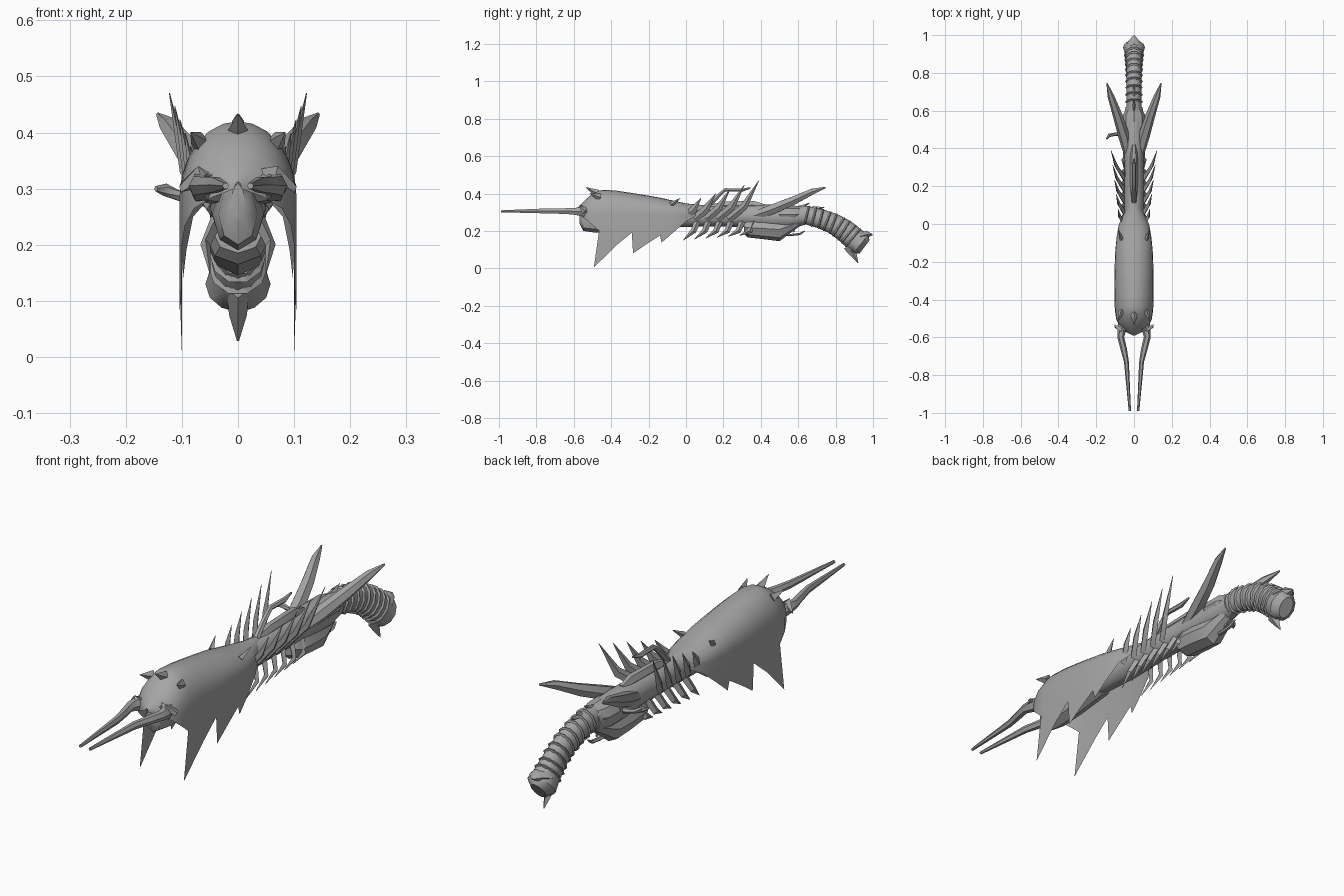
import bpy, bmesh, math
from mathutils import Vector

grey = bpy.data.materials.new("bone grey")
grey.diffuse_color = (0.38, 0.38, 0.38, 1)


def finish(name, bm, angle=35):
    bmesh.ops.recalc_face_normals(bm, faces=bm.faces)
    me = bpy.data.meshes.new(name)
    bm.to_mesh(me)
    bm.free()
    ob = bpy.data.objects.new(name, me)
    me.materials.append(grey)
    bpy.context.collection.objects.link(ob)
    bpy.ops.object.select_all(action='DESELECT')
    ob.select_set(True)
    bpy.context.view_layer.objects.active = ob
    bpy.ops.object.shade_smooth_by_angle(angle=math.radians(angle))
    return ob


def skin(bm, rings, closed=True, caps=True):
    rows = [[bm.verts.new(p) for p in r] for r in rings]
    n = len(rows[0])
    for a, b in zip(rows, rows[1:]):
        for i in range(n if closed else n - 1):
            j = (i + 1) % n
            bm.faces.new((a[i], a[j], b[j], b[i]))
    if caps:
        bm.faces.new(rows[0])
        bm.faces.new(rows[-1])


def loft(name, rows, sides=12, angle=40):
    """Body along y; each row is y, half width, bottom z, top z."""
    bm = bmesh.new()
    rings = []
    for y, w, lo, hi in rows:
        c, h = (lo + hi) / 2, (hi - lo) / 2
        rings.append([(w * math.cos(t), y, c + h * math.sin(t))
                      for t in (2 * math.pi * i / sides for i in range(sides))])
    skin(bm, rings)
    return finish(name, bm, angle)


def tusk(name, pts, mirror=False, sides=6, angle=40):
    """Tapered spike; each point is x, y, z, thickness across, thickness along."""
    bm = bmesh.new()
    for s in ((1, -1) if mirror else (1,)):
        P = [Vector((s * p[0], p[1], p[2])) for p in pts]
        rings = []
        for k, p in enumerate(P):
            d = (P[min(k + 1, len(P) - 1)] - P[max(k - 1, 0)]).normalized()
            u = Vector((1, 0, 0)) - d * d.x
            u.normalize()
            v = d.cross(u)
            a, b = pts[k][3:]
            rings.append([p + u * a * math.cos(t) + v * b * math.sin(t)
                          for t in (2 * math.pi * i / sides for i in range(sides))])
        skin(bm, rings)
    return finish(name, bm, angle)


# domed hood with a ragged hanging hem: y, half width, top z, hem z
hood = [(-.59, .006, .312, .30), (-.57, .045, .335, .285), (-.54, .078, .365, .265),
        (-.505, .094, .395, .235), (-.465, .1, .415, .2), (-.44, .102, .42, .165),
        (-.37, .104, .415, .125), (-.29, .104, .403, .19), (-.283, .104, .402, .08),
        (-.21, .102, .39, .13), (-.14, .099, .378, .175), (-.13, .098, .376, .138),
        (-.07, .092, .362, .19), (0, .08, .347, .25), (.07, .045, .34, .29),
        (.15, .003, .335, .325)]
bm = bmesh.new()
rings = []
for y, w, top, hem in hood:
    sh = max(hem, min(.29, top - .02))
    arch = [(w * math.cos(t), y, sh + (top - sh) * math.sin(t))
            for t in (math.pi * i / 12 for i in range(13))]
    rings.append([(w, y, hem)] + arch + [(-w, y, hem)])
skin(bm, rings, closed=False, caps=False)
# long front fangs of the hem
for s in (1, -1):
    bm.faces.new([bm.verts.new((s * x, y, z)) for x, y, z in
                  ((.1, -.465, .2), (.1, -.493, .004), (.104, -.37, .125), (.102, -.44, .165))])
bmesh.ops.remove_doubles(bm, verts=bm.verts, dist=.0005)
finish("hood", bm, 50)

# snout under the hood, and the long body behind it
loft("snout", [(-.57, .012, .24, .31), (-.55, .035, .2, .31), (-.48, .046, .19, .32),
               (-.36, .05, .2, .33), (-.2, .05, .22, .34)], 8)
loft("body", [(-.25, .04, .23, .34), (-.02, .05, .22, .335), (.15, .052, .225, .335),
              (.32, .05, .22, .34), (.45, .055, .21, .34), (.54, .055, .21, .335),
              (.62, .045, .23, .325)])
loft("spine_ridge", [(.1, .012, .31, .335), (.2, .02, .31, .36), (.36, .02, .31, .365),
                     (.42, .012, .31, .345)], 6)
loft("magazine", [(.31, .045, .185, .26), (.33, .058, .165, .27), (.42, .06, .155, .27),
                  (.5, .052, .145, .27), (.56, .04, .19, .27), (.6, .03, .22, .27)], 8, 30)

# curved tail grip with ridges and a flared end
tail = [(.56, .268, .04, .058), (.64, .285, .04, .05), (.72, .265, .04, .052),
        (.79, .238, .04, .055), (.85, .2, .042, .06), (.9, .158, .048, .062),
        (.935, .13, .058, .062), (.955, .115, .03, .045)]
tusk("tail_grip", [(0, y, z, a, b) for y, z, a, b in tail], sides=12)
for k in range(9):
    f = 1 + k * .47
    i, r = int(f), f % 1
    y, z, a, b = [p + (q - p) * r for p, q in zip(tail[i], tail[i + 1])]
    y2, z2 = tail[i + 1][0] - tail[i][0], tail[i + 1][1] - tail[i][1]
    n = .012 / math.hypot(y2, z2)
    tusk("tail_ridge", [(0, y, z, a, b), (0, y + y2 * n * .6, z + z2 * n * .6, a + .007, b + .008),
                        (0, y + y2 * n, z + z2 * n, a, b)], sides=10, angle=20)
tusk("tail_tip", [(0, .93, .17, .05, .025), (0, .97, .182, .03, .02), (0, .998, .18, .003, .003)])
tusk("tail_barb", [(0, .87, .12, .02, .03), (0, .895, .075, .016, .018), (0, .92, .029, .002, .002)], sides=4)

# front prongs with cheek bases
tusk("prong", [(.035, -.48, .3, .035, .03), (.065, -.555, .303, .024, .028),
               (.07, -.6, .305, .018, .02), (.055, -.66, .306, .017, .017),
               (.04, -.73, .307, .013, .016), (.022, -.99, .305, .006, .006)], True)
tusk("brow", [(.03, -.55, .32, .014, .014), (.065, -.56, .322, .022, .014),
              (.102, -.54, .302, .004, .012)], True, 4, 20)

# small horns on the hood
tusk("brow_horn", [(0, -.475, .4, .02, .022), (0, -.535, .433, .001, .001)], sides=4, angle=20)
tusk("side_horn", [(.066, -.46, .38, .018, .022), (.084, -.515, .4, .001, .001)], True, 4, 20)
tusk("rear_horn", [(.066, -.08, .34, .012, .014), (.082, -.03, .375, .001, .001)], True, 4, 20)

# swept ribs above and short curved ribs below
for k in range(5):
    y, g = -.01 + .06 * k, k / 4
    tip = (.085 + .037 * g, .08 + .31 * g, .375 + .095 * g)
    tusk("upper_rib", [(.045, y, .265, .012, .022),
                       (.075 + .02 * g, y + .05 + .03 * g, .315 + .015 * g, .009, .02),
                       (*tip, .001, .001)], True, 4, 25)
for k in range(6):
    y = .03 + .06 * k
    tusk("lower_rib", [(.035, y + .03, .25, .012, .018), (.058, y + .01, .2, .009, .015),
                       (.05, y - .045, .15 + .005 * k, .001, .001)], True, 4, 25)

# broad rear wings
tusk("wing", [(.03, .36, .28, .02, .025), (.052, .46, .315, .03, .03),
              (.085, .57, .36, .026, .026), (.122, .675, .41, .018, .018),
              (.143, .745, .432, .003, .004)], True, 6)

# arched sight rail, side bolt, trigger guard, rear spikes
tusk("sight_rail", [(0, .12, .33, .014, .014), (0, .17, .385, .012, .012), (0, .21, .42, .011, .01),
                    (0, .3, .418, .011, .01), (0, .345, .43, .004, .004)])
tusk("side_bolt", [(-.04, .48, .275, .012, .012), (-.1, .475, .285, .009, .009),
                   (-.13, .47, .298, .01, .012), (-.146, .45, .3, .004, .005)])
tusk("trigger_guard", [(0, .5, .18, .012, .008), (0, .56, .178, .01, .007), (0, .61, .184, .01, .007),
                       (0, .635, .2, .003, .003)])
tusk("trigger", [(0, .55, .23, .008, .012), (0, .58, .195, .004, .006)])
loft("rear_collar", [(.48, .04, .25, .32), (.51, .06, .24, .335), (.58, .058, .24, .335), (.61, .04, .25, .33)], 8, 25)
for y in (.6, .68):
    tusk("rear_spike", [(0, y, .315, .014, .018), (0, y + .06, .35 - (y - .6) * .3, .001, .001)], sides=4)
